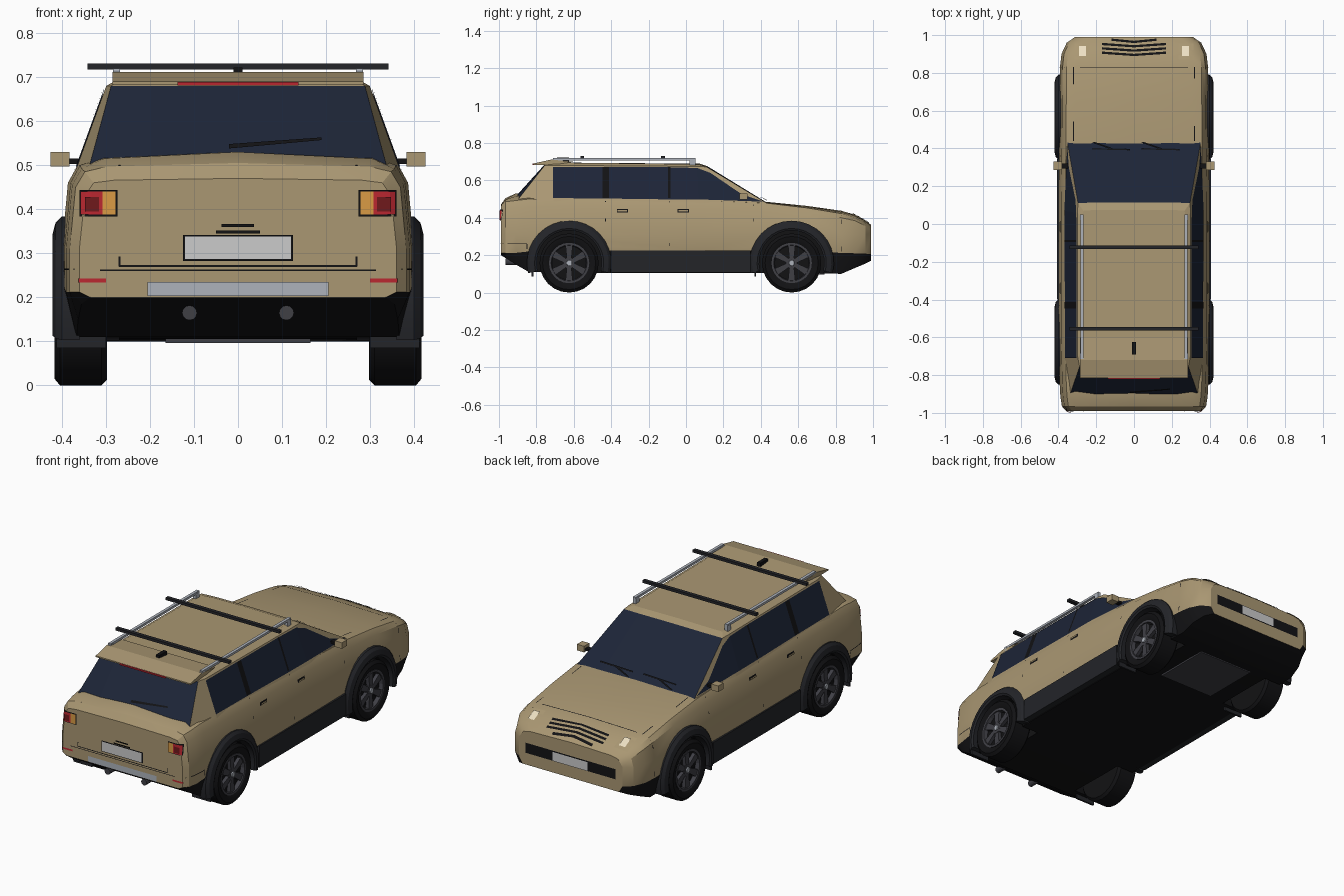
import bpy, bmesh, math
from mathutils import Vector
from mathutils.bvhtree import BVHTree

if "Cube" in bpy.data.objects:
    bpy.data.objects.remove(bpy.data.objects["Cube"])


def mat(name, r, g, b):
    m = bpy.data.materials.new(name)
    m.diffuse_color = (r, g, b, 1)
    m.use_nodes = True
    m.node_tree.nodes["Principled BSDF"].inputs["Base Color"].default_value = m.diffuse_color
    return m


TAN = mat("tan_paint", .40, .31, .17)
CLAD = mat("cladding", .017, .018, .022)
BLACK = mat("black", .006, .006, .007)
GLASS = mat("glass", .012, .018, .038)
SILVER = mat("silver", .42, .45, .5)
RIM = mat("rim", .05, .05, .06)
PLATE = mat("plate_white", .6, .6, .58)
RED = mat("red", .5, .02, .03)
DARKRED = mat("dark_red", .16, .01, .012)
AMBER = mat("amber", .7, .33, .06)
LAMP = mat("lamp", .85, .75, .55)


def mesh(name, verts, faces, mats, idx=None, mirror=False, smooth=False):
    me = bpy.data.meshes.new(name)
    me.from_pydata([tuple(v) for v in verts], [], faces)
    for m in mats if isinstance(mats, list) else [mats]:
        me.materials.append(m)
    if idx:
        me.polygons.foreach_set("material_index", idx)
    bm = bmesh.new()
    bm.from_mesh(me)
    bmesh.ops.recalc_face_normals(bm, faces=bm.faces)
    bm.to_mesh(me)
    bm.free()
    ob = bpy.data.objects.new(name, me)
    bpy.context.collection.objects.link(ob)
    if mirror:
        ob.modifiers.new("mirror", 'MIRROR').use_mirror_merge = False
    if smooth:
        bpy.ops.object.select_all(action='DESELECT')
        ob.select_set(True)
        bpy.context.view_layer.objects.active = ob
        bpy.ops.object.shade_smooth_by_angle(angle=math.radians(28))
    return ob


def loft(name, rings, mats, seg_mat=None, cap=(0, 0), closed=False, **kw):
    n, k = len(rings[0]), len(rings)
    faces, idx = [], []
    for i in range(k if closed else k - 1):
        for j in range(n):
            j2, i2 = (j + 1) % n, (i + 1) % k
            faces.append((i*n + j, i*n + j2, i2*n + j2, i2*n + j))
            idx.append(seg_mat(i, j) if seg_mat else 0)
    if not closed:
        faces += [tuple(range(n)), tuple(range((k-1)*n, k*n))]
        idx += list(cap)
    return mesh(name, [v for r in rings for v in r], faces, mats, idx, **kw)


def box(name, x0, x1, y0, y1, z0, z1, m, mirror=False):
    rings = [[(x, y0, z0), (x, y1, z0), (x, y1, z1), (x, y0, z1)] for x in (x0, x1)]
    return loft(name, rings, m, mirror=mirror)


def prism(name, yz, x0, x1, m, mirror=False):
    return loft(name, [[(x, y, z) for y, z in yz] for x in (x0, x1)], m, mirror=mirror)


def both(half):
    return half + [(-p[0],) + tuple(p[1:]) for p in half[-2:0:-1]]


def cyl(y, z, r, x, n=24):
    return [(x, y + r*math.cos(2*math.pi*i/n), z + r*math.sin(2*math.pi*i/n)) for i in range(n)]


# Lower body: y, width scale, bottom, black line, shoulder, top edge, top centre
stations = [(-.99, .90, .20, .212, .43, .46, .47), (-.965, .955, .185, .212, .45, .485, .505),
            (-.91, .975, .15, .212, .455, .492, .53), (-.84, .985, .11, .22, .46, .50, .53),
            (-.6, 1, .105, .225, .46, .50, .50), (.1, 1, .105, .225, .455, .492, .492),
            (.43, .99, .105, .225, .44, .478, .485), (.65, .985, .105, .22, .425, .452, .463),
            (.83, .98, .10, .212, .40, .422, .437), (.90, .96, .13, .21, .385, .402, .417),
            (.96, .89, .155, .208, .355, .37, .385), (.99, .78, .17, .205, .325, .347, .362)]
rings = []
for y, s, zb, zm, zs, zt, zc in stations:
    w = .4 * s
    half = [(0, zb), (.93*w, zb), (w, zm), (w, .31), (.965*w, zs), (.91*w, zt),
            (.78*w, zt + .6*(zc - zt)), (0, zc)]
    rings.append([(x, y, z) for x, z in both(half)])
body = loft("body", rings, [TAN, BLACK], lambda i, j: int(j in (0, 1, 12, 13)))

# Wheel wells cut out of the body
WHEELS = (-.625, .565)
ZW = .158
for y in WHEELS:
    for s in (-1, 1):
        c = loft("well_cutter", [cyl(y, ZW, .178, s*x) for x in (.27, .5)], BLACK, cap=(0, 0))
        md = body.modifiers.new("well", 'BOOLEAN')
        md.object, md.operation, md.solver = c, 'DIFFERENCE', 'EXACT'
        md.material_mode = 'TRANSFER'
        bpy.context.view_layer.objects.active = body
        bpy.ops.object.modifier_apply(modifier="well")
        bpy.data.objects.remove(c)
bpy.ops.object.select_all(action='DESELECT')
body.select_set(True)
bpy.ops.object.shade_smooth_by_angle(angle=math.radians(28))

# Cabin: base ring, gutter ring, roof ring
base = [(0, -.95, .47), (.2, -.945, .47), (.345, -.92, .47), (.375, -.71, .47),
        (.375, .1, .47), (.355, .445, .47), (.2, .45, .47), (0, .45, .47)]
gut = [(0, -.76, .68), (.2, -.76, .68), (.288, -.755, .68), (.299, -.70, .68),
       (.30, .06, .674), (.296, .11, .672), (.2, .115, .674), (0, .115, .675)]
roof = [(0, -.73, .70), (.2, -.73, .698), (.265, -.73, .695), (.272, -.69, .695),
        (.272, .03, .687), (.268, .07, .684), (.2, .075, .687), (0, .075, .689)]
cabin = loft("cabin", [both(base), both(gut), both(roof)], [TAN, GLASS],
             lambda i, j: int(i == 0 and j in (0, 1, 5, 6, 7, 8, 12, 13)), cap=(0, 0))

# Surface strips projected onto the shell
dg = bpy.context.evaluated_depsgraph_get()
dg.update()
trees = [BVHTree.FromObject(o, dg) for o in (body, cabin)]
REAR, NOSE, DOWN, SIDE = Vector((0, 1, 0)), Vector((0, -1, 0)), Vector((0, 0, -1)), Vector((-1, 0, 0))


def project(p, d, off):
    o = Vector(p) - d*3
    hits = [h for h in (t.ray_cast(o, d) for t in trees) if h[0]]
    h = min(hits, key=lambda q: q[3])
    return h[0] - d*off


def strip(name, a, b, d, m, mirror=False, off=.003):
    """Ribbon between polylines a and b dropped on the shell along d."""
    n = len(a)
    v = [project(p, d, off) for p in a + b]
    return mesh(name, v, [(i, i+1, n+i+1, n+i) for i in range(n-1)], m, mirror=mirror)


def rect(name, c0, c1, d, m, mirror=False, off=.003, n=4):
    """Rectangle c0..c1 in the two axes across d (x,z / x,y / y,z)."""
    def P(u, v):
        return (u, v, 0) if d == DOWN else (0, u, v) if d == SIDE else (u, 0, v)
    us = [c0[0] + (c1[0] - c0[0])*i/n for i in range(n + 1)]
    return strip(name, [P(u, c0[1]) for u in us], [P(u, c1[1]) for u in us], d, m, mirror, off)


# Side windows and pillars
lo = [(-.71, .505), (-.45, .503), (-.09, .498), (.07, .497), (.13, .496), (.24, .492), (.30, .49), (.41, .486)]
hi = [(-.71, .672), (-.45, .672), (-.09, .67), (.06, .666), (.13, .64), (.24, .565), (.30, .525), (.41, .488)]
strip("side_windows", [(0, *p) for p in lo], [(0, *p) for p in hi], SIDE, GLASS, True)
for y, w in ((-.43, .035), (-.09, .012)):
    rect("door_pillar", (y - w/2, .506), (y + w/2, .671), SIDE, BLACK, True, .005, 1)

# Panel seams, handles and fuel flap
for y, z0, z1 in ((-.09, .25, .49), (.36, .38, .47), (-.43, .38, .49), (.83, .22, .39), (-.85, .21, .26)):
    rect("side_seam", (y - .002, z0), (y + .002, z1), SIDE, BLACK, True, .002, 1)
rect("bumper_seam", (-.98, .262), (-.85, .266), SIDE, BLACK, True, .002)
for y in (-.34, -.015):
    rect("handle_recess", (y - .03, .428), (y + .03, .446), SIDE, BLACK, True, .003, 1)
    rect("door_handle", (y - .025, .432), (y + .025, .442), SIDE, TAN, True, .008, 1)
rect("hood_side_seam", (.318, .44), (.322, .83), DOWN, BLACK, True, .002, 1)
rect("hood_front_seam", (-.37, .828), (.37, .832), DOWN, BLACK, off=.002, n=8)

# Nose: grille slats, headlights, intake, plate
for y in (.895, .918, .941, .964):
    w = .17 if y < .95 else .12
    xs = [(-w, -.012), (0, 0), (w, -.012)]
    strip("grille_slat", [(x, y - dy - .006, 0) for x, dy in xs],
          [(x, y - dy + .006, 0) for x, dy in xs], DOWN, BLACK, off=.004)
rect("headlight", (.235, .87), (.315, .955), DOWN, TAN, True, .004)
rect("headlight_lens", (.255, .89), (.292, .942), DOWN, LAMP, True, .008)
rect("front_intake", (-.27, .235), (.27, .29), NOSE, BLACK)
rect("front_plate", (-.105, .237), (.105, .286), NOSE, PLATE, off=.008)

# Tail: seams, lights, plate, handle, bumper strip
rect("tailgate_seam", (.267, .27), (.271, .5), REAR, BLACK, True, .003, 1)
rect("tailgate_bottom_seam", (-.27, .269), (.27, .273), REAR, BLACK)
rect("rear_bumper_seam", (-.385, .26), (.385, .263), REAR, BLACK, n=10)
rect("tail_light_frame", (.274, .384), (.360, .444), REAR, BLACK, True, .004)
rect("tail_light_amber", (.278, .388), (.308, .440), REAR, AMBER, True, .007)
rect("tail_light_red", (.308, .388), (.357, .440), REAR, RED, True, .007)
rect("tail_light_core", (.315, .395), (.347, .428), REAR, DARKRED, True, .01)
rect("rear_reflector", (.30, .234), (.362, .243), REAR, RED, True)
rect("plate_frame", (-.125, .283), (.125, .342), REAR, BLACK, off=.005)
rect("rear_plate", (-.12, .287), (.12, .338), REAR, PLATE, off=.008)
rect("tailgate_handle", (-.038, .36), (.036, .367), REAR, BLACK, off=.008)
rect("plate_lamp", (-.05, .345), (.05, .352), REAR, BLACK, off=.008)
rect("bumper_strip", (-.205, .203), (.205, .235), REAR, SILVER, off=.004)

# Wipers
strip("rear_wiper", [(-.02, 0, .538), (.19, 0, .557)], [(-.02, 0, .548), (.19, 0, .563)], REAR, BLACK, off=.008)
for x in (-.22, .04):
    strip("front_wiper", [(x, .395, 0), (x + .2, .39, 0)], [(x, .402, 0), (x + .2, .398, 0)], DOWN, BLACK, off=.008)
    strip("wiper_arm", [(x, .43, 0), (x + .1, .395, 0)], [(x + .01, .435, 0), (x + .11, .4, 0)], DOWN, BLACK, off=.01)

# Spoiler with brake light, roof fin
prism("spoiler", [(-.815, .683), (-.815, .690), (-.72, .711), (-.60, .699), (-.71, .683)], -.285, .285, TAN)
box("brake_light", -.137, .137, -.82, -.81, .681, .689, RED)
box("roof_fin", -.01, .01, -.69, -.625, .695, .722, BLACK)

# Roof rails and cross bars
box("roof_rail", .268, .284, -.71, .05, .707, .719, SILVER, True)
for y in (-.70, .035):
    box("rail_foot", .267, .285, y - .015, y + .015, .675, .712, SILVER, True)
for y in (-.555, -.123):
    box("cross_bar", -.342, .342, y - .01, y + .01, .717, .731, CLAD)

# Mirrors, exhausts, skid panel, sills
box("mirror", .382, .425, .285, .33, .497, .53, TAN, True)
box("mirror_stalk", .35, .384, .295, .32, .503, .515, BLACK, True)
loft("exhaust", [[(.11 + .017*math.cos(t*math.pi/6), y, .165 + .017*math.sin(t*math.pi/6))
                  for t in range(12)] for y in (-.965, -.82)], RIM, mirror=True)
box("skid_panel", -.165, .165, .42, .74, .096, .108, RIM)
prism("sill", [(-.40, .108), (.345, .108), (.345, .225), (-.40, .225)], .37, .408, CLAD, True)

# Wheel arches, wheels and mud flaps
for y in WHEELS:
    arch = []
    for i in range(19):
        a = math.radians(-14 + i*208/18)
        arch.append([(x, y + r*math.cos(a), ZW + r*math.sin(a)) for r, x in
                     ((.176, .36), (.174, .415), (.185, .421), (.212, .414), (.226, .400), (.226, .36))])
    loft("wheel_arch", arch, CLAD, mirror=True, smooth=True)
    box("mud_flap", .30, .412, y - .20, y - .19, .085, .16, CLAD, True)
    prof = [(.105, .385), (.105, .405), (.118, .414), (.142, .417), (.158, .404), (.158, .31), (.145, .297), (.06, .297)]
    loft("tyre", [cyl(y, ZW, r, x) for r, x in prof], BLACK, mirror=True, smooth=True)
    loft("rim_ring", [cyl(y, ZW, r, x) for r, x in ((.108, .388), (.108, .410), (.096, .410), (.092, .388))],
         RIM, closed=True, mirror=True)
    for k in range(6):
        a = math.pi/6 + k*math.pi/3
        quad = [(y + r*math.cos(a) - w*math.sin(a), ZW + r*math.sin(a) + w*math.cos(a))
                for r, w in ((.02, -.012), (.1, -.02), (.1, .02), (.02, .012))]
        prism("spoke", quad, .384, .404, RIM, True)
    loft("hub", [cyl(y, ZW, .03, .384, 12), cyl(y, ZW, .03, .405, 12)], RIM, mirror=True)
    loft("hub_cap", [cyl(y, ZW, .016, .4, 12), cyl(y, ZW, .014, .411, 12)], SILVER, mirror=True)
